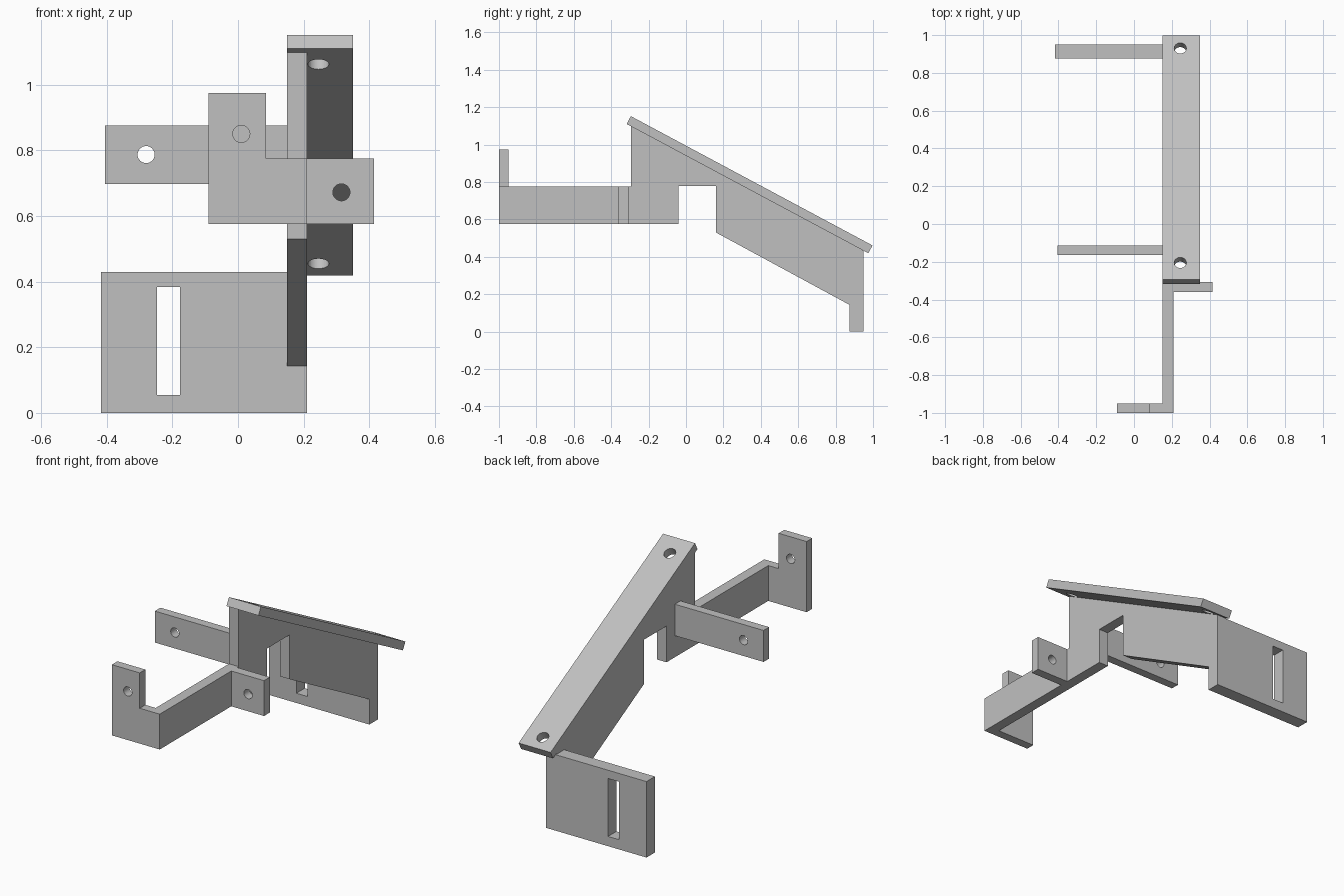
import bpy, bmesh, math
from mathutils import Vector, Matrix

cube = bpy.data.objects.get("Cube")
if cube:
    bpy.data.objects.remove(cube, do_unlink=True)

grey = bpy.data.materials.new("plain grey")
grey.use_nodes = True
colour = (0.53, 0.53, 0.53, 1)
grey.diffuse_color = colour
grey.node_tree.nodes["Principled BSDF"].inputs["Base Color"].default_value = colour


def finish(name, bm):
    bmesh.ops.recalc_face_normals(bm, faces=bm.faces)
    mesh = bpy.data.meshes.new(name)
    bm.to_mesh(mesh)
    bm.free()
    mesh.materials.append(grey)
    obj = bpy.data.objects.new(name, mesh)
    bpy.context.collection.objects.link(obj)
    return obj


def prism(name, profile, axis, lo, hi):
    """Extrude a flat outline along x (outline in y, z) or y (outline in x, z)."""
    bm = bmesh.new()
    place = (lambda a, b: (lo, a, b)) if axis == "x" else (lambda a, b: (a, lo, b))
    face = bm.faces.new([bm.verts.new(place(a, b)) for a, b in profile])
    grown = bmesh.ops.extrude_face_region(bm, geom=[face])["geom"]
    step = Vector((hi - lo, 0, 0) if axis == "x" else (0, hi - lo, 0))
    bmesh.ops.translate(bm, vec=step, verts=[g for g in grown if isinstance(g, bmesh.types.BMVert)])
    return finish(name, bm)


def rect(a, b, c, d):
    return [(a, c), (b, c), (b, d), (a, d)]


def drill(centre, direction, radius):
    """Round cutter centred on a point and running along a direction."""
    bm = bmesh.new()
    turn = Vector(direction).to_track_quat("Z", "Y").to_matrix().to_4x4()
    bmesh.ops.create_cone(bm, cap_ends=True, segments=32, radius1=radius, radius2=radius,
                          depth=0.2, matrix=Matrix.Translation(centre) @ turn)
    return finish("drill", bm)


def cut(obj, cutter):
    """Subtract the cutter, bake the result and discard the cutter."""
    mod = obj.modifiers.new("hole", "BOOLEAN")
    mod.operation, mod.solver, mod.object = "DIFFERENCE", "EXACT", cutter
    graph = bpy.context.evaluated_depsgraph_get()
    mesh = bpy.data.meshes.new_from_object(obj.evaluated_get(graph))
    obj.modifiers.clear()
    obj.data = mesh
    bpy.data.objects.remove(cutter, do_unlink=True)


# Upright web with the forward arm, the notch and the sloping tail
prism("main_web", [(-1, 0.575), (-1, 0.775), (-0.295, 0.775), (-0.295, 1.11),
                   (0.945, 0.445), (0.945, 0.105), (0.16, 0.53), (0.16, 0.78),
                   (-0.04, 0.78), (-0.04, 0.575)], "x", 0.15, 0.21)

# Sloping top plate with two screw holes square to its surface
top_plate = prism("sloping_plate", [(-0.317, 1.11), (-0.295, 1.152), (0.997, 0.461),
                                    (0.975, 0.419)], "x", 0.15, 0.35)
normal = (0, 0.472, 0.882)
for y, z in ((-0.216, 1.083), (0.919, 0.475)):
    cut(top_plate, drill((0.245, y, z), normal, 0.032))

# Front tab, stepped up on its right side
front_tab = prism("front_tab", [(-0.09, 0.575), (0.15, 0.575), (0.15, 0.775), (0.085, 0.775),
                                (0.085, 0.975), (-0.09, 0.975)], "y", -1, -0.95)
cut(front_tab, drill((0.01, -0.975, 0.85), (0, 1, 0), 0.026))

# Small tab on the left side
side_tab = prism("left_tab", rect(0.21, 0.415, 0.575, 0.775), "y", -0.36, -0.308)
cut(side_tab, drill((0.315, -0.334, 0.672), (0, 1, 0), 0.026))

# Long arm on the right side
arm = prism("right_arm", rect(-0.405, 0.15, 0.697, 0.875), "y", -0.165, -0.115)
cut(arm, drill((-0.28, -0.14, 0.787), (0, 1, 0), 0.026))

# Rear plate with an upright slot
rear = prism("rear_plate", rect(-0.418, 0.21, 0, 0.43), "y", 0.875, 0.95)
cut(rear, prism("slot_cutter", rect(-0.247, -0.177, 0.055, 0.383), "y", 0.8, 1.0))
